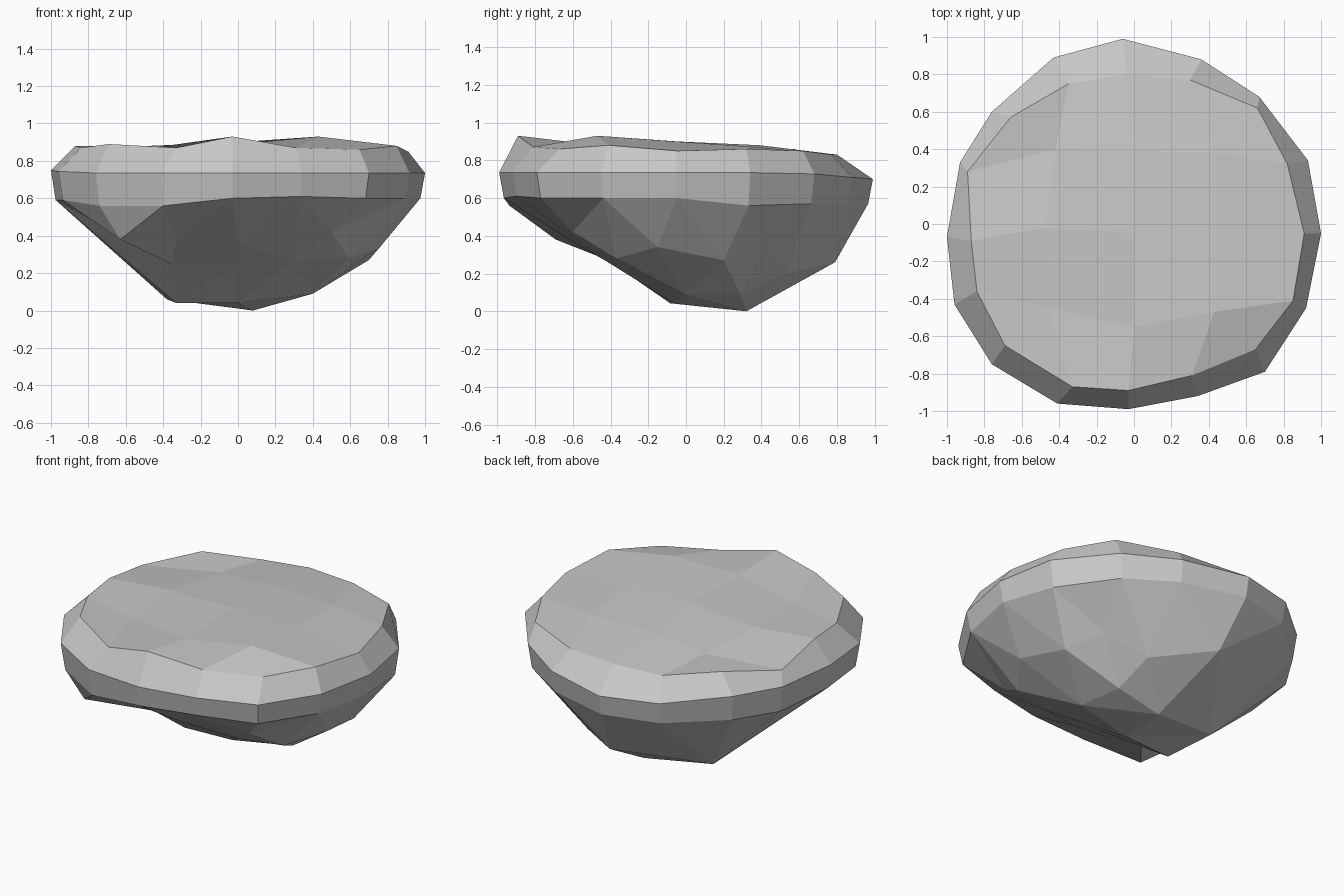
import bpy
import bmesh
from mathutils import Vector
from mathutils.geometry import delaunay_2d_cdt

default = bpy.data.objects.get("Cube")
if default:
    bpy.data.objects.remove(default, do_unlink=True)


def make_material(name, color):
    mat = bpy.data.materials.new(name)
    mat.use_nodes = True
    mat.diffuse_color = color
    mat.node_tree.nodes["Principled BSDF"].inputs["Base Color"].default_value = color
    return mat


# Widest outline, clockwise from the back
OUTLINE = [(-.06, .99), (.36, .88), (.67, .68), (.93, .34),
           (1, -.05), (.92, -.45), (.7, -.79), (.34, -.92),
           (-.03, -.99), (-.41, -.96), (-.76, -.75), (-.96, -.43),
           (-1, -.07), (-.93, .33), (-.76, .6), (-.43, .89)]

# Heights of the ring below the outline, in the same order
LOWER_Z = [.57, .57, .57, .56, .6, .6, .6, .61,
           .6, .56, .56, .59, .59, .57, .57, .57]

# Edge of the top plateau, in the same order
TOP_EDGE = [(-.04, .8, .83), (.3, .77, .83), (.66, .62, .85), (.82, .32, .86),
            (.91, -.05, .85), (.85, -.41, .88), (.65, -.67, .86), (.31, -.81, .87),
            (-.03, -.89, .93), (-.33, -.87, .87), (-.69, -.65, .89), (-.84, -.36, .87),
            (-.87, -.09, .88), (-.89, .28, .82), (-.66, .57, .86), (-.35, .75, .82)]

# Inner plateau points, row by row from the back, left to right
TOP_INNER = [(-.42, .4, .85), (-.02, .39, .88), (.43, .38, .87),
             (-.48, -.02, .88), (0, -.05, .9), (.45, -.06, .9),
             (-.46, -.45, .87), (0, -.55, .89), (.43, -.47, .93)]

# Corners of the rugged underside
UNDERSIDE = [(.59, -.37, .28), (.76, -.15, .34), (.7, .2, .27), (.57, .41, .34),
             (.34, .53, .2), (0, .79, .26), (-.63, -.69, .38), (-.33, -.58, .38),
             (0, -.57, .35), (.5, -.6, .42), (-.36, -.36, .25), (-.03, -.37, .24),
             (.3, -.43, .27), (.08, .32, 0), (-.38, .26, .06), (-.33, -.08, .04),
             (0, -.06, .04), (.36, .29, .09), (.4, -.01, .09)]


def add_points(bm, points):
    return [bm.verts.new(Vector(p)) for p in points]


def bridge(bm, upper, lower):
    count = len(upper)
    for i in range(count):
        j = (i + 1) % count
        bm.faces.new((upper[i], upper[j], lower[j], lower[i]))


def build_underside(bm, ring):
    # Triangulate the ring and the corners inside it as seen from below
    points = ring + add_points(bm, UNDERSIDE)
    result = delaunay_2d_cdt([v.co.xy for v in points], [], [], 0, 1e-5)
    source = [points[ids[0]] for ids in result[3]]
    for tri in result[2]:
        bm.faces.new([source[i] for i in tri])


def build_plateau(bm, edge):
    # Arrange the edge around the inner points as a square grid of faces
    inner = add_points(bm, TOP_INNER)
    rows = [[edge[i] for i in (-2, -1, 0, 1, 2)]]
    for r in range(3):
        rows.append([edge[-3 - r]] + inner[3 * r:3 * r + 3] + [edge[3 + r]])
    rows.append(edge[6:11][::-1])
    for back, front in zip(rows, rows[1:]):
        for c in range(4):
            bm.faces.new((back[c], front[c], front[c + 1], back[c + 1]))


def rim_height(x, y):
    # Slight dip at the back, slight rise at the left end
    return .735 - .09 * max(0, y - .6) + .15 * max(0, -x - .9)


# Assemble underside, sides and plateau as one closed rock
bm = bmesh.new()
lower = add_points(bm, [(x * .975, y * .975, z) for (x, y), z in zip(OUTLINE, LOWER_Z)])
build_underside(bm, lower)
rim = add_points(bm, [(x, y, rim_height(x, y)) for x, y in OUTLINE])
top = add_points(bm, TOP_EDGE)
bridge(bm, rim, lower)
bridge(bm, top, rim)
build_plateau(bm, top)
bmesh.ops.recalc_face_normals(bm, faces=bm.faces[:])

mesh = bpy.data.meshes.new("rock")
bm.to_mesh(mesh)
bm.free()
mesh.materials.append(make_material("stone grey", (.57, .57, .57, 1)))
rock = bpy.data.objects.new("rock", mesh)
bpy.context.collection.objects.link(rock)
